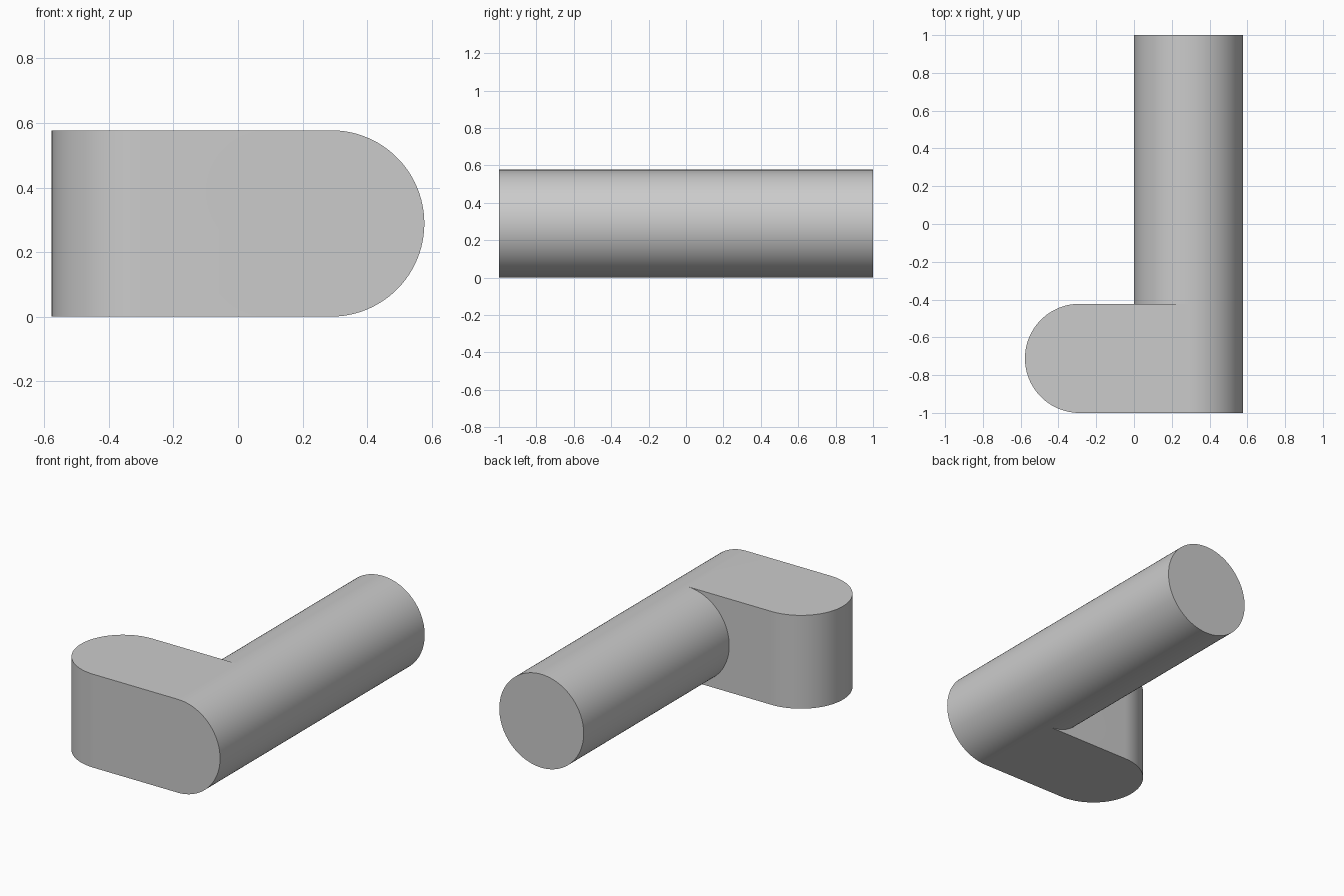
import bpy, bmesh, math
from mathutils import Vector

cube = bpy.data.objects.get("Cube")
if cube:
    bpy.data.objects.remove(cube, do_unlink=True)

R = 0.5774        # shared diameter, also half the overall width
r = R / 2
SEGS = 96

grey = bpy.data.materials.new("plain_grey")
grey.use_nodes = True
grey.diffuse_color = (0.6, 0.6, 0.6, 1)
grey.node_tree.nodes["Principled BSDF"].inputs["Base Color"].default_value = (0.6, 0.6, 0.6, 1)


def prism(name, outline, sweep):
    """Extrude a closed outline along the sweep vector."""
    bm = bmesh.new()
    face = bm.faces.new([bm.verts.new(p) for p in outline])
    top = bmesh.ops.extrude_face_region(bm, geom=[face], use_keep_orig=True)
    moved = [v for v in top["geom"] if isinstance(v, bmesh.types.BMVert)]
    bmesh.ops.translate(bm, vec=Vector(sweep), verts=moved)
    bmesh.ops.recalc_face_normals(bm, faces=bm.faces)
    mesh = bpy.data.meshes.new(name)
    bm.to_mesh(mesh)
    bm.free()
    mesh.materials.append(grey)
    obj = bpy.data.objects.new(name, mesh)
    bpy.context.collection.objects.link(obj)
    return obj


# Long round bar running front to back
circle = [(r + r * math.cos(a), -1, r + r * math.sin(a))
          for a in (2 * math.pi * i / SEGS for i in range(SEGS))]
bar = prism("round_bar", circle, (0, 2, 0))

# Short side arm with a vertical half-round end, ending on the bar axis
yc = -1 + r
outline = [(-r + r * math.cos(a), yc + r * math.sin(a), 0)
           for a in (math.pi / 2 + math.pi * i / (SEGS // 2) for i in range(SEGS // 2 + 1))]
outline += [(r, -1, 0), (r, yc + r, 0)]
arm = prism("side_arm", outline, (0, 0, R))

# Fuse the arm into the bar
union = bar.modifiers.new("join_arm", "BOOLEAN")
union.operation = "UNION"
union.solver = "EXACT"
union.object = arm
bpy.context.view_layer.objects.active = bar
bar.select_set(True)
bpy.ops.object.modifier_apply(modifier=union.name)
bpy.data.objects.remove(arm, do_unlink=True)
bar.name = "elbow_body"

bpy.ops.object.shade_smooth_by_angle(angle=math.radians(30))
